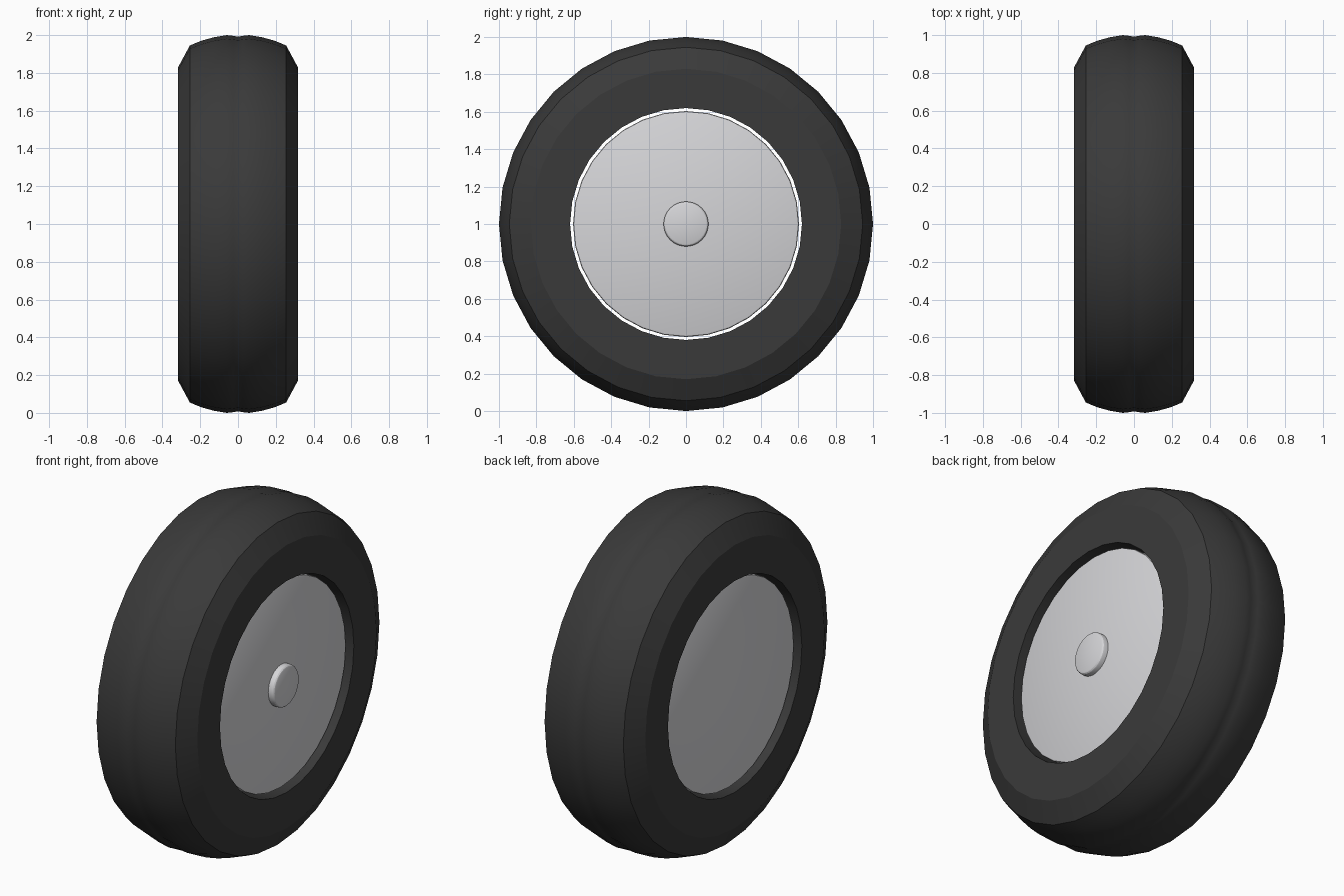
import bpy, bmesh
from math import sin, cos, tau, radians

if "Cube" in bpy.data.objects:
    bpy.data.objects.remove(bpy.data.objects["Cube"], do_unlink=True)

CENTRE_Z = 1.0


def material(name, colour):
    mat = bpy.data.materials.new(name)
    mat.use_nodes = True
    mat.diffuse_color = colour
    mat.node_tree.nodes["Principled BSDF"].inputs["Base Color"].default_value = colour
    return mat


def lathe(name, profile, mat, segments=32, closed=False):
    """Turn (x, radius) points about the wheel axle; open profiles get end caps."""
    bm = bmesh.new()
    rings = []
    for x, r in profile:
        angles = [tau * i / segments for i in range(segments)]
        rings.append([bm.verts.new((x, r * cos(a), CENTRE_Z + r * sin(a))) for a in angles])
    pairs = list(zip(rings, rings[1:]))
    if closed:
        pairs.append((rings[-1], rings[0]))
    else:
        bm.faces.new(rings[0])
        bm.faces.new(rings[-1])
    for a, b in pairs:
        for i in range(segments):
            j = (i + 1) % segments
            bm.faces.new((a[i], a[j], b[j], b[i]))
    bmesh.ops.recalc_face_normals(bm, faces=bm.faces)
    mesh = bpy.data.meshes.new(name)
    bm.to_mesh(mesh)
    bm.free()
    mesh.materials.append(mat)
    obj = bpy.data.objects.new(name, mesh)
    bpy.context.collection.objects.link(obj)
    bpy.ops.object.select_all(action="DESELECT")
    obj.select_set(True)
    bpy.context.view_layer.objects.active = obj
    bpy.ops.object.shade_smooth_by_angle(angle=radians(25))
    return obj


rubber = material("black rubber", (0.042, 0.042, 0.042, 1))
metal = material("light grey metal", (0.67, 0.67, 0.69, 1))

# Tyre: half section from bore to tread, mirrored around the shallow centre groove
half = [(0.317, 0.62), (0.317, 0.83), (0.255, 0.945), (0.195, 0.97),
        (0.13, 0.988), (0.06, 1.0), (0.025, 0.996)]
section = half + [(0, 0.992)] + [(-x, r) for x, r in reversed(half)]
lathe("tyre", section, rubber, closed=True)

# Hub disc: recessed on both sides, with a softened rim and a narrow gap to the tyre
rim = [(0.28, 0.594), (0.277, 0.601), (0.27, 0.604)]
lathe("hub_disc", rim + [(-x, r) for x, r in reversed(rim)], metal)

# Axle cap: rounded button on the left face only
lathe("axle_cap", [(0.275, 0.12), (0.3, 0.12), (0.308, 0.118),
                   (0.314, 0.113), (0.317, 0.106)], metal)
